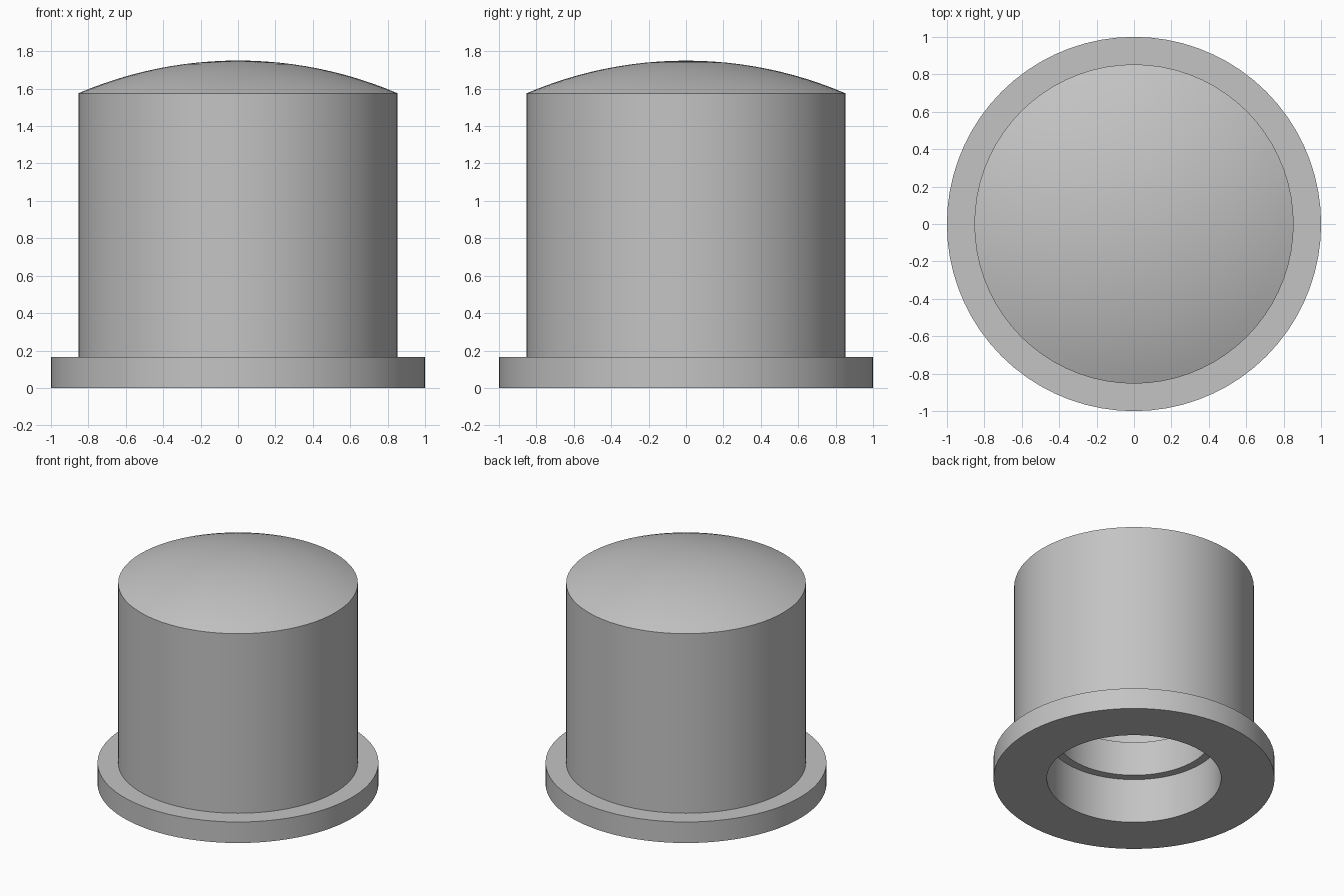
import bpy, bmesh, math

if "Cube" in bpy.data.objects:
    bpy.data.objects.remove(bpy.data.objects["Cube"])

SEGMENTS = 72

grey = bpy.data.materials.new("plain grey")
grey.diffuse_color = (0.55, 0.55, 0.55, 1)
grey.use_nodes = True
grey.node_tree.nodes["Principled BSDF"].inputs["Base Color"].default_value = grey.diffuse_color


def lathe(name, profile):
    """Spin an (r, z) profile, listed from the outer bottom upwards, round z."""
    bm = bmesh.new()
    rings = []
    for r, z in profile:
        if r < 1e-6:
            rings.append([bm.verts.new((0, 0, z))] * SEGMENTS)
        else:
            rings.append([bm.verts.new((r * math.cos(a), r * math.sin(a), z))
                          for a in (2 * math.pi * i / SEGMENTS for i in range(SEGMENTS))])
    for low, high in zip(rings, rings[1:]):
        for i in range(SEGMENTS):
            j = (i + 1) % SEGMENTS
            corners = dict.fromkeys((low[i], low[j], high[j], high[i]))
            bm.faces.new(list(corners))
    bmesh.ops.recalc_face_normals(bm, faces=bm.faces)
    mesh = bpy.data.meshes.new(name)
    bm.to_mesh(mesh)
    bm.free()
    obj = bpy.data.objects.new(name, mesh)
    bpy.context.collection.objects.link(obj)
    mesh.materials.append(grey)
    bpy.ops.object.select_all(action='DESELECT')
    obj.select_set(True)
    bpy.context.view_layer.objects.active = obj
    bpy.ops.object.shade_smooth_by_angle(angle=math.radians(20))
    return obj


# Flange and outer wall
body_r, edge_z, top_z = 0.853, 1.575, 1.75
profile = [(0.62, 0), (1, 0), (1, 0.165), (body_r, 0.165)]

# Shallow spherical dome
rise = top_z - edge_z
dome_r = (body_r ** 2 + rise ** 2) / (2 * rise)
half = math.asin(body_r / dome_r)
steps = 12
for i in range(steps + 1):
    a = half * (1 - i / steps)
    profile.append((dome_r * math.sin(a), top_z - dome_r * (1 - math.cos(a))))

# Hollow inside: flat ceiling, bore and a narrower retaining ridge
profile += [(0, 1.4), (0.62, 1.4), (0.62, 0.62), (0.557, 0.62),
            (0.557, 0.35), (0.62, 0.35), (0.62, 0)]

# The axis segment between dome and ceiling has no faces, so spin each shell alone
split = 4 + steps + 1
outer, inner = profile[:split], profile[split:]
cap = lathe("domed_cap", outer)
bore = lathe("inner_bore", inner)

# The bore is an inside surface, so its faces look towards the axis
bore.data.flip_normals()
bpy.ops.object.select_all(action='DESELECT')
bore.select_set(True)
cap.select_set(True)
bpy.context.view_layer.objects.active = cap
bpy.ops.object.join()

# Weld the two shells along the rim of the hole
bm = bmesh.new()
bm.from_mesh(cap.data)
bmesh.ops.remove_doubles(bm, verts=bm.verts, dist=1e-5)
bmesh.ops.recalc_face_normals(bm, faces=bm.faces)
bm.to_mesh(cap.data)
bm.free()
bpy.ops.object.shade_smooth_by_angle(angle=math.radians(20))
